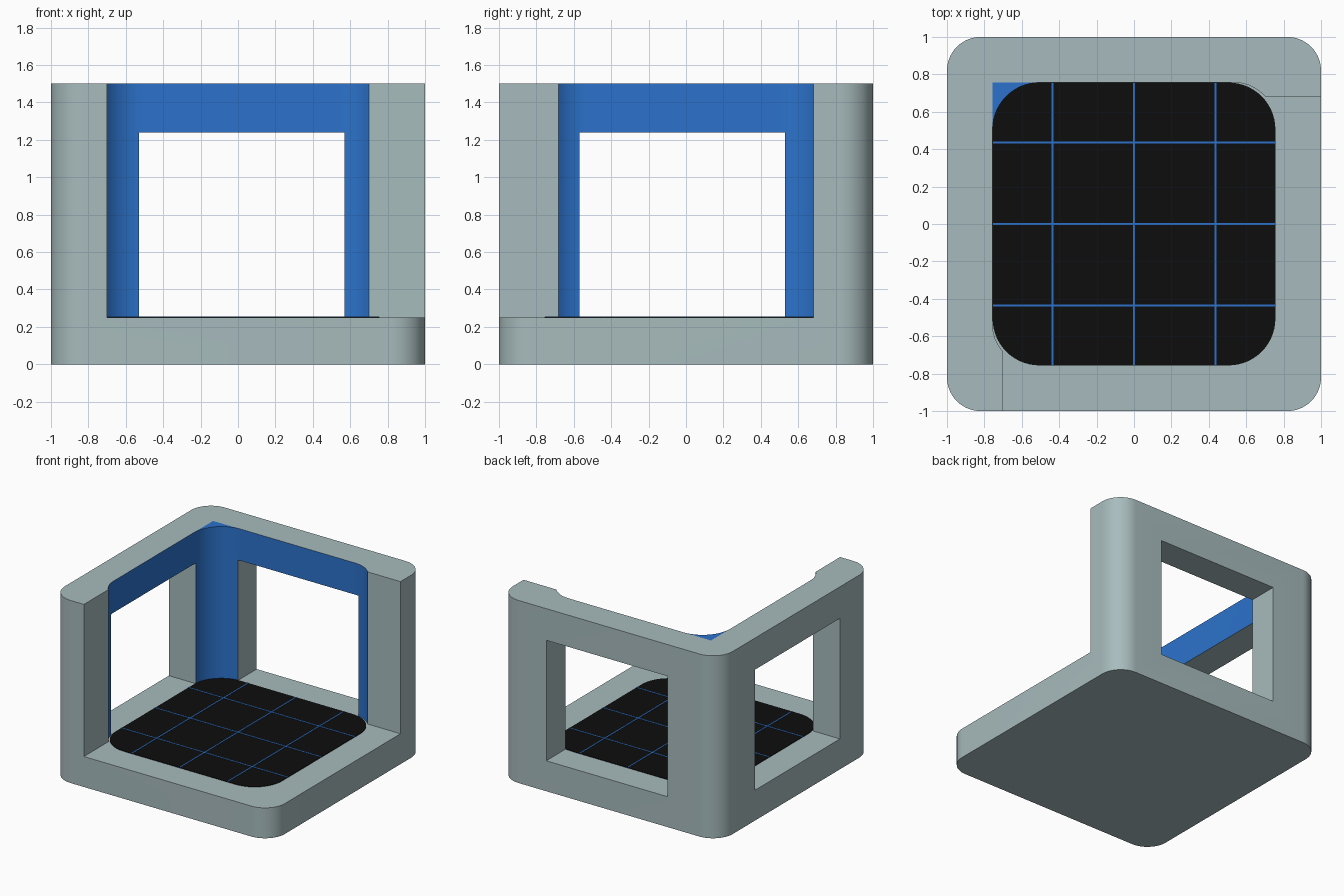
import bpy, bmesh
from math import cos, sin, radians

if "Cube" in bpy.data.objects:
    bpy.data.objects.remove(bpy.data.objects["Cube"], do_unlink=True)


def material(name, rgb):
    m = bpy.data.materials.new(name)
    m.use_nodes = True
    m.diffuse_color = (*rgb, 1)
    m.node_tree.nodes["Principled BSDF"].inputs["Base Color"].default_value = (*rgb, 1)
    return m


GREY = material("pale grey", (0.39, 0.50, 0.51))
BLUE = material("bright blue", (0.025, 0.17, 0.60))
BLACK = material("near black", (0.004, 0.004, 0.004))

FLOOR, TOP = 0.25, 1.5
INNER = 0.756           # half width of the cavity
SIDE_FACE, BACK_FACE = -0.70, 0.68
PANEL_R, CAVITY_R = 0.25, 0.22


def arc(cx, cy, r, a0, a1, steps=14):
    angles = [radians(a0 + (a1 - a0) * i / steps) for i in range(steps + 1)]
    return [(cx + r * cos(a), cy + r * sin(a)) for a in angles]


def rounded_square(half, r):
    c = half - r
    pts = []
    for i, (sx, sy) in enumerate([(1, 1), (-1, 1), (-1, -1), (1, -1)]):
        pts += arc(sx * c, sy * c, r, 90 * i, 90 * i + 90)
    return pts


def box_outline(x0, x1, y0, y1):
    return [(x0, y0), (x1, y0), (x1, y1), (x0, y1)]


def prism(name, outline, z0, z1, mats, rule=None):
    """Raise an outline from z0 to z1; rule picks a material slot per face."""
    bm = bmesh.new()
    low, high = [[bm.verts.new((x, y, z)) for x, y in outline] for z in (z0, z1)]
    bm.faces.new(low)
    bm.faces.new(high)
    for i in range(len(outline)):
        bm.faces.new((low[i - 1], low[i], high[i], high[i - 1]))
    bmesh.ops.recalc_face_normals(bm, faces=bm.faces)
    if rule:
        for f in bm.faces:
            f.material_index = rule(f)
    mesh = bpy.data.meshes.new(name)
    bm.to_mesh(mesh)
    bm.free()
    for m in mats:
        mesh.materials.append(m)
    ob = bpy.data.objects.new(name, mesh)
    bpy.context.collection.objects.link(ob)
    return ob


def activate(ob):
    bpy.ops.object.select_all(action='DESELECT')
    ob.select_set(True)
    bpy.context.view_layer.objects.active = ob


def cut(ob, cutter):
    cutter.hide_render = True
    mod = ob.modifiers.new("cut", 'BOOLEAN')
    mod.operation, mod.solver, mod.object = 'DIFFERENCE', 'EXACT', cutter
    activate(ob)
    bpy.ops.object.modifier_apply(modifier=mod.name)
    bpy.data.objects.remove(cutter, do_unlink=True)


def smooth(ob):
    activate(ob)
    bpy.ops.object.shade_smooth_by_angle(angle=radians(30))


# Cavity open to the front and left, with rounded recesses in both walls
c = INNER - CAVITY_R
cavity = [(SIDE_FACE, -1.2), (1.2, -1.2), (1.2, BACK_FACE)]
cavity += arc(c, c, CAVITY_R, 41.3, 90)
cavity += [(-INNER, INNER)]
cavity += arc(-c, -c, CAVITY_R, 180, 228.7 - 7.4)


def lining(f):
    p = f.calc_center_median()
    on_back = p.y > BACK_FACE + 0.003 and p.x < -SIDE_FACE
    on_side = p.x < SIDE_FACE - 0.003 and p.y > -BACK_FACE
    return int(abs(f.normal.z) < 0.5 and (on_back or on_side))


# Base and two walls carved from one rounded block
body = prism("base_and_walls", rounded_square(1, 0.18), 0, TOP, [GREY, BLUE])
cut(body, prism("cavity_cutter", cavity, FLOOR, 2, [GREY, BLUE], lining))

# Window openings through the back and right walls
for name, outline in [("back_window_cutter", box_outline(-0.53, 0.57, 0.5, 1.2)),
                      ("right_window_cutter", box_outline(-1.2, -0.5, -0.57, 0.53))]:
    cut(body, prism(name, outline, FLOOR, 1.24, [GREY]))
smooth(body)

# Curved fill in the inner corner, trimmed where the windows open
k = INNER - PANEL_R
fill = prism("corner_fill", [(-INNER, INNER)] + arc(-k, k, PANEL_R, 180, 90),
             FLOOR, TOP, [BLUE])
for name, outline in [("fill_back_cutter", box_outline(-0.53, 0, 0.5, 1)),
                      ("fill_side_cutter", box_outline(-1, -0.5, 0, 0.53))]:
    cut(fill, prism(name, outline, 0, 1.24, [BLUE]))
smooth(fill)

# Dark floor panel with thin grid lines
prism("floor_panel", rounded_square(INNER, PANEL_R), FLOOR - 0.002, FLOOR + 0.004, [BLACK])
w, reach = 0.005, INNER - 0.001
for i, t in enumerate((-0.435, 0, 0.435)):
    prism(f"grid_line_across_{i + 1}", box_outline(-reach, reach, t - w, t + w),
          FLOOR, FLOOR + 0.006, [BLUE])
    prism(f"grid_line_along_{i + 1}", box_outline(t - w, t + w, -reach, reach),
          FLOOR, FLOOR + 0.006, [BLUE])
